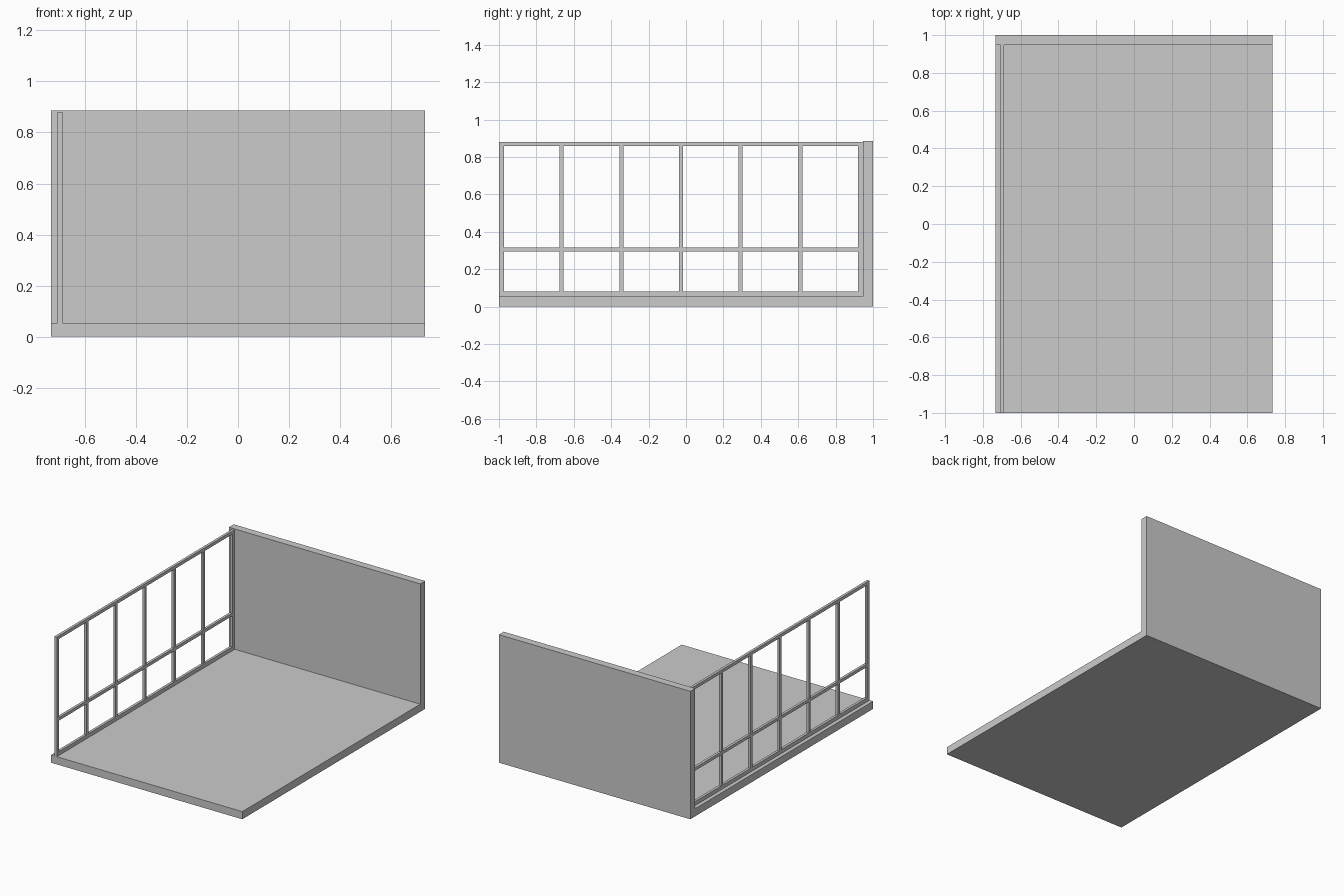
import bpy, bmesh

if "Cube" in bpy.data.objects:
    bpy.data.objects.remove(bpy.data.objects["Cube"])

HALF_W = 0.733      # half width in x
SLAB = 0.053        # floor and wall thickness
WALL_TOP = 0.886


def finish(name, bm):
    bmesh.ops.recalc_face_normals(bm, faces=bm.faces)
    mesh = bpy.data.meshes.new(name)
    bm.to_mesh(mesh)
    bm.free()
    obj = bpy.data.objects.new(name, mesh)
    bpy.context.collection.objects.link(obj)
    return obj


def extrude_x(bm, faces, depth):
    """Give flat faces in the yz plane a thickness along +x."""
    geom = bmesh.ops.extrude_face_region(bm, geom=faces, use_keep_orig=True)["geom"]
    verts = [g for g in geom if isinstance(g, bmesh.types.BMVert)]
    bmesh.ops.translate(bm, verts=verts, vec=(depth, 0, 0))


# Floor and back wall: one L-shaped profile
profile = [(-1, 0), (1, 0), (1, WALL_TOP), (1 - SLAB, WALL_TOP),
           (1 - SLAB, SLAB), (-1, SLAB)]
bm = bmesh.new()
face = bm.faces.new([bm.verts.new((-HALF_W, y, z)) for y, z in profile])
extrude_x(bm, [face], 2 * HALF_W)
finish("floor_and_back_wall", bm)

# Window frame: grid of alternating bars and openings, seated on the floor
FRAME_X, DEPTH = -0.706, 0.018
POST, BAR, PANES = 0.027, 0.021, 6
y0, y1 = -1.0, 1 - SLAB
pane = (y1 - y0 - 2 * POST - (PANES - 1) * BAR) / PANES
ys = [y0, y0 + POST]
for i in range(PANES):
    ys.append(ys[-1] + pane)
    ys.append(ys[-1] + (BAR if i < PANES - 1 else POST))
zs = [SLAB, 0.08, 0.294, 0.315, 0.859, 0.881]

bm = bmesh.new()
grid = [[bm.verts.new((FRAME_X, y, z)) for z in zs] for y in ys]
cells = []
for i in range(len(ys) - 1):
    for j in range(len(zs) - 1):
        if i % 2 and j % 2:
            continue  # opening
        cells.append(bm.faces.new([grid[i][j], grid[i + 1][j],
                                   grid[i + 1][j + 1], grid[i][j + 1]]))
extrude_x(bm, cells, DEPTH)
finish("window_frame", bm)
